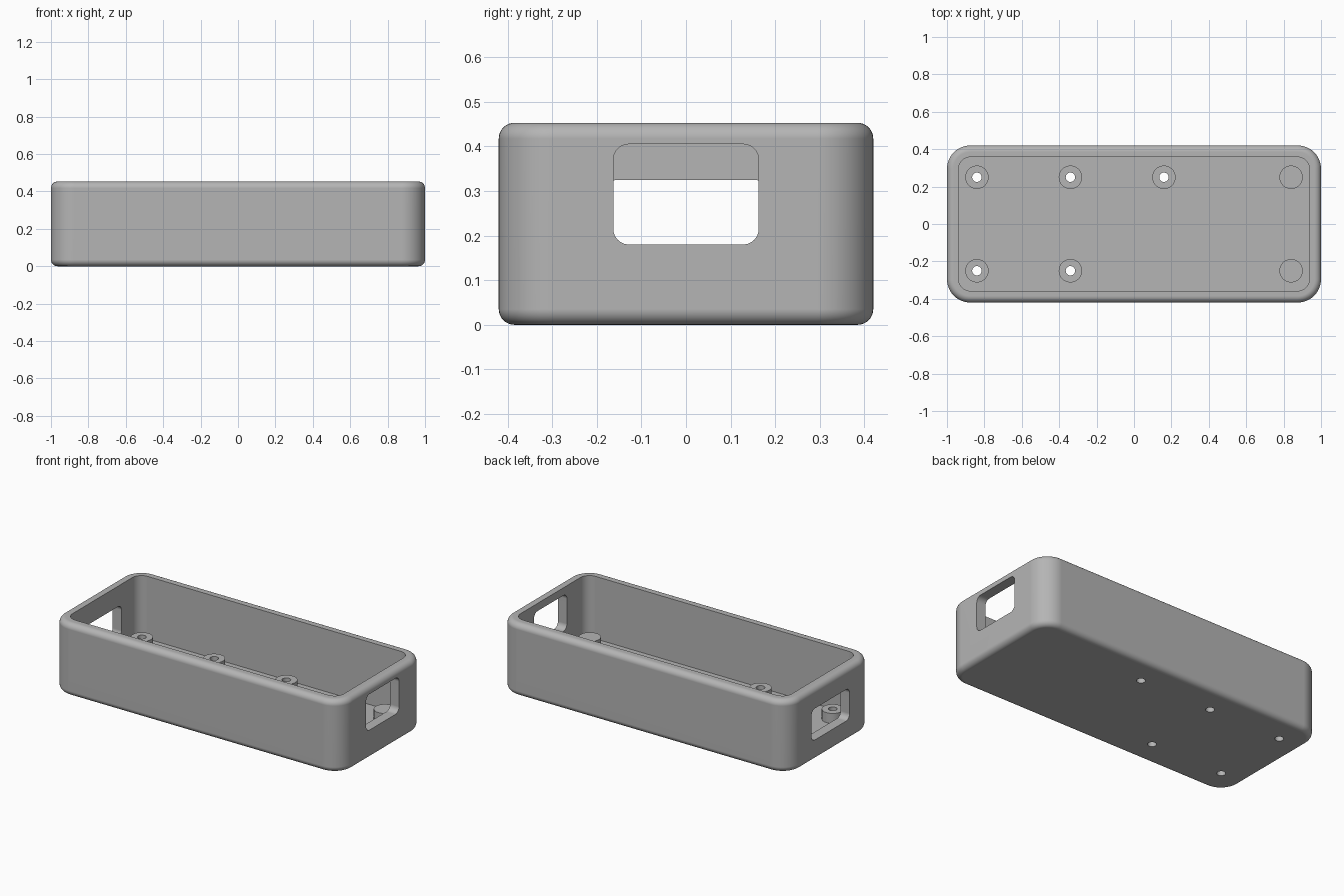
import bpy, bmesh, math
from mathutils import Matrix

if "Cube" in bpy.data.objects:
    bpy.data.objects.remove(bpy.data.objects["Cube"])

grey = bpy.data.materials.new("plain grey")
COLOUR = (0.46, 0.46, 0.46, 1)
grey.diffuse_color = COLOUR
grey.use_nodes = True
grey.node_tree.nodes["Principled BSDF"].inputs["Base Color"].default_value = COLOUR

LENGTH, DEPTH, HEIGHT = 1.0, 0.42, 0.453   # half length, half depth, full height
WALL, CORNER, FILLET = 0.0625, 0.125, 0.035
POST_TOP = 2 * WALL


def outline(hx, hy, r, steps=12):
    """Rounded rectangle, counter-clockwise; a circle when hx = hy = r."""
    points = []
    for quarter, (sx, sy) in enumerate([(1, 1), (-1, 1), (-1, -1), (1, -1)]):
        for i in range(steps + 1):
            a = (quarter + i / steps) * math.pi / 2
            points.append((sx * (hx - r) + r * math.cos(a),
                           sy * (hy - r) + r * math.sin(a)))
    return points


def loft(name, sections, matrix=Matrix()):
    """Skin rounded-rectangle sections (hx, hy, r, z) and cap both ends."""
    bm = bmesh.new()
    rings = [[bm.verts.new((x, y, z)) for x, y in outline(hx, hy, r)]
             for hx, hy, r, z in sections]
    for low, high in zip(rings, rings[1:]):
        for i in range(len(low)):
            bm.faces.new((low[i - 1], low[i], high[i], high[i - 1]))
    bm.faces.new(rings[0][::-1])
    bm.faces.new(rings[-1])
    bmesh.ops.remove_doubles(bm, verts=bm.verts, dist=1e-5)
    bmesh.ops.recalc_face_normals(bm, faces=bm.faces)
    bm.transform(matrix)
    mesh = bpy.data.meshes.new(name)
    bm.to_mesh(mesh)
    bm.free()
    mesh.materials.append(grey)
    obj = bpy.data.objects.new(name, mesh)
    bpy.context.collection.objects.link(obj)
    return obj


def activate(obj):
    bpy.ops.object.select_all(action='DESELECT')
    obj.select_set(True)
    bpy.context.view_layer.objects.active = obj


def cut(obj, cutter):
    activate(obj)
    mod = obj.modifiers.new("cut", 'BOOLEAN')
    mod.operation, mod.solver, mod.object = 'DIFFERENCE', 'EXACT', cutter
    bpy.ops.object.modifier_apply(modifier=mod.name)


def finish(obj):
    activate(obj)
    bpy.ops.object.shade_smooth_by_angle(angle=math.radians(30))
    mod = obj.modifiers.new("even_shading", 'WEIGHTED_NORMAL')
    mod.keep_sharp = True


# Tray: outer skin with rolled edges, over the rim and down to the inner floor
arc = []
for i in range(9):
    a = i / 8 * math.pi / 2
    arc.append((FILLET * (1 - math.sin(a)), FILLET * (1 - math.cos(a))))
skin = arc + [(inset, HEIGHT - z) for inset, z in reversed(arc)]
sections = [(LENGTH - d, DEPTH - d, CORNER - d, z) for d, z in skin]
sections += [(LENGTH - WALL, DEPTH - WALL, CORNER - WALL, z) for z in (HEIGHT, WALL)]
tray = loft("tray", sections)

# End windows: side, half width, bottom, top
for side, half, bottom, top in [(1, 0.163, 0.18, 0.405), (-1, 0.188, 0.128, 0.325)]:
    rise = (top - bottom) / 2
    place = (Matrix.Translation((side * LENGTH, 0, bottom + rise))
             @ Matrix.Rotation(math.pi / 2, 4, 'Y'))
    cutter = loft("window_cutter", [(rise, half, 0.035, z) for z in (-0.2, 0.2)], place)
    cut(tray, cutter)
    bpy.data.objects.remove(cutter)

# Posts: five drilled through the floor, two solid at the right end
posts = [("drilled_post", x, y) for x, y in
         [(-0.84, 0.25), (-0.34, 0.25), (0.16, 0.25), (-0.84, -0.25), (-0.34, -0.25)]]
posts += [("solid_post", 0.84, y) for y in (0.25, -0.25)]
for name, x, y in posts:
    place = Matrix.Translation((x, y, 0))
    post = loft(name, [(WALL, WALL, WALL, z) for z in (WALL - 0.01, POST_TOP)], place)
    if name == "drilled_post":
        drill = loft("drill_cutter", [(0.025, 0.025, 0.025, z) for z in (-0.1, 0.3)], place)
        cut(tray, drill)
        cut(post, drill)
        bpy.data.objects.remove(drill)
    finish(post)

finish(tray)
